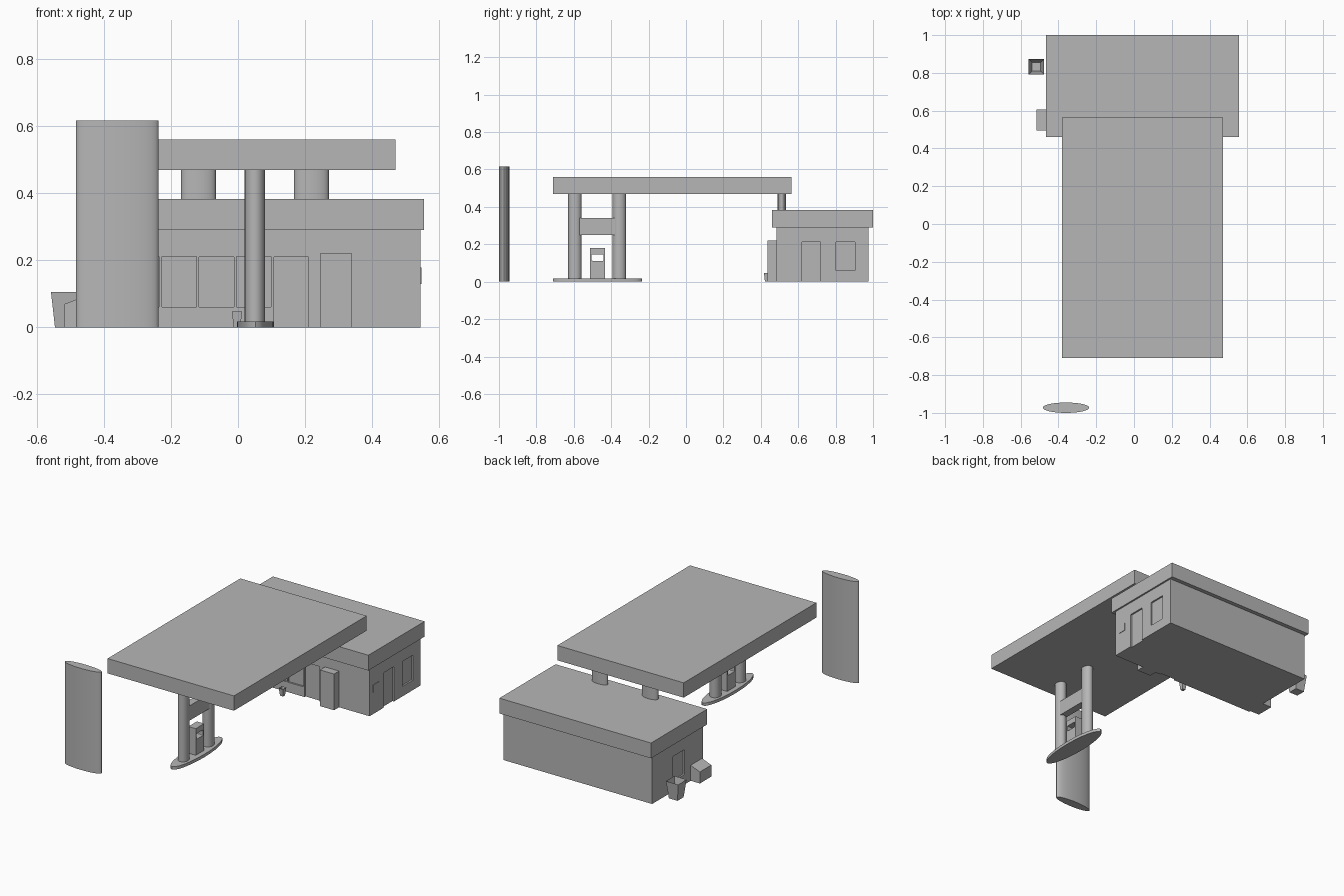
import bpy, bmesh, math
from mathutils import Vector

if "Cube" in bpy.data.objects:
    bpy.data.objects.remove(bpy.data.objects["Cube"], do_unlink=True)

GREY = (0.47, 0.47, 0.47, 1.0)
mat = bpy.data.materials.new("plain grey")
mat.use_nodes = True
mat.diffuse_color = GREY
mat.node_tree.nodes["Principled BSDF"].inputs["Base Color"].default_value = GREY


def finish(name, bm, smooth=False):
    bmesh.ops.recalc_face_normals(bm, faces=bm.faces)
    mesh = bpy.data.meshes.new(name)
    bm.to_mesh(mesh)
    bm.free()
    mesh.materials.append(mat)
    obj = bpy.data.objects.new(name, mesh)
    bpy.context.collection.objects.link(obj)
    if smooth:
        bpy.ops.object.select_all(action="DESELECT")
        obj.select_set(True)
        bpy.context.view_layer.objects.active = obj
        bpy.ops.object.shade_smooth_by_angle(angle=math.radians(40))
    return obj


def add_box(bm, x, y, z):
    """Add a box given its extents; returns its vertices."""
    verts = bmesh.ops.create_cube(bm, size=1)["verts"]
    for v in verts:
        v.co = Vector([r[0] + (c + 0.5) * (r[1] - r[0]) for c, r in zip(v.co, (x, y, z))])
    return verts


def box(name, x, y, z):
    bm = bmesh.new()
    add_box(bm, x, y, z)
    return finish(name, bm)


def oval(name, x, y, z, segments=24):
    """Upright prism with an elliptical section filling the extents."""
    bm = bmesh.new()
    bmesh.ops.create_cone(bm, cap_ends=True, segments=segments, radius1=0.5, radius2=0.5, depth=1)
    for v in bm.verts:
        v.co = Vector([r[0] + (c + 0.5) * (r[1] - r[0]) for c, r in zip(v.co, (x, y, z))])
    return finish(name, bm, True)


def bin_tub(name, cx, cy, top, bottom, height, wall):
    """Open square tub that narrows towards the ground."""
    bm = bmesh.new()
    add_box(bm, (cx - top, cx + top), (cy - top, cy + top), (0, height))
    for v in bm.verts:
        if v.co.z < height / 2:
            v.co.x = cx + (v.co.x - cx) * bottom / top
            v.co.y = cy + (v.co.y - cy) * bottom / top
    lid = max(bm.faces, key=lambda f: f.calc_center_median().z)
    bmesh.ops.inset_region(bm, faces=[lid], thickness=wall)
    shrink = (bottom - wall) / (top - wall)
    for v in lid.verts:
        v.co = Vector((cx + (v.co.x - cx) * shrink, cy + (v.co.y - cy) * shrink, height * 0.15))
    return finish(name, bm)


def cut(obj, openings, round_axis):
    """Sink openings with softened corners into an object."""
    bm = bmesh.new()
    for extents in openings:
        add_box(bm, *extents)
    edges = [e for e in bm.edges
             if abs((e.verts[0].co - e.verts[1].co).normalized()[round_axis]) > 0.9]
    bmesh.ops.bevel(bm, geom=edges, offset=0.004, segments=2, affect="EDGES", profile=0.5)
    cutter = finish("opening_cutter", bm)
    cutter.hide_render = True
    mod = obj.modifiers.new("openings", "BOOLEAN")
    mod.operation = "DIFFERENCE"
    mod.solver = "EXACT"
    mod.object = cutter
    bpy.context.view_layer.update()
    mesh = bpy.data.meshes.new_from_object(obj.evaluated_get(bpy.context.evaluated_depsgraph_get()))
    obj.modifiers.clear()
    obj.data = mesh
    bpy.data.objects.remove(cutter, do_unlink=True)


# Shop building
WEST, EAST, SOUTH, NORTH = -0.455, 0.545, 0.485, 0.975
DEPTH = 0.01
walls = box("shop_walls", (WEST, EAST), (SOUTH, NORTH), (0, 0.292))
sill, head = 0.06, 0.212
front = (SOUTH - 0.02, SOUTH + DEPTH)
shop_windows = [((-0.34 + i * 0.1117, -0.235 + i * 0.1117), front, (sill, head)) for i in range(4)]
cut(walls, shop_windows + [((0.107, 0.21), front, (-0.02, head))], 1)
side = (EAST - DEPTH, EAST + 0.02)
cut(walls, [(side, (0.62, 0.72), (-0.02, head)),
            (side, (0.8, 0.905), (sill, head)),
            ((WEST - 0.02, WEST + DEPTH), (0.665, 0.775), (sill, head))], 0)
box("shop_roof", (-0.465, 0.555), (0.46, 1.0), (0.29, 0.383))
box("wall_plate", (EAST, EAST + 0.003), (0.52, 0.57), (0.13, 0.178))
box("vending_machine", (0.245, 0.34), (0.437, SOUTH), (0, 0.22))

# Storage chest with a sloping lid against the shop side
bm = bmesh.new()
for v in add_box(bm, (-0.517, WEST), (0.495, 0.605), (0, 0.094)):
    if v.co.x < -0.5 and v.co.z > 0.05:
        v.co.z = 0.07
finish("storage_chest", bm)

# Waste bins
bin_tub("large_bin", -0.517, 0.832, 0.041, 0.029, 0.106, 0.008)
bin_tub("small_bin", -0.003, 0.432, 0.015, 0.01, 0.047, 0.003)

# Canopy and its supports
box("canopy", (-0.38, 0.47), (-0.71, 0.565), (0.47, 0.56))
for label, x in (("right", -0.17), ("left", 0.167)):
    oval("roof_post_" + label, (x, x + 0.104), (0.49, 0.535), (0.38, 0.472))
for label, y in (("front", -0.63), ("back", -0.392)):
    oval("canopy_column_" + label, (0.02, 0.081), (y, y + 0.072), (0.015, 0.472))

# Pump island
oval("pump_island", (-0.003, 0.106), (-0.71, -0.235), (0, 0.018))
box("column_panel", (0.028, 0.073), (-0.57, -0.38), (0.25, 0.34))
pump = box("fuel_pump", (0.026, 0.075), (-0.513, -0.432), (0.015, 0.18))
cut(pump, [((0, 0.1), (-0.504, -0.441), (0.112, 0.146))], 0)

# Freestanding sign pillar
oval("sign_pillar", (-0.483, -0.237), (-1.0, -0.945), (0, 0.617), 32)
